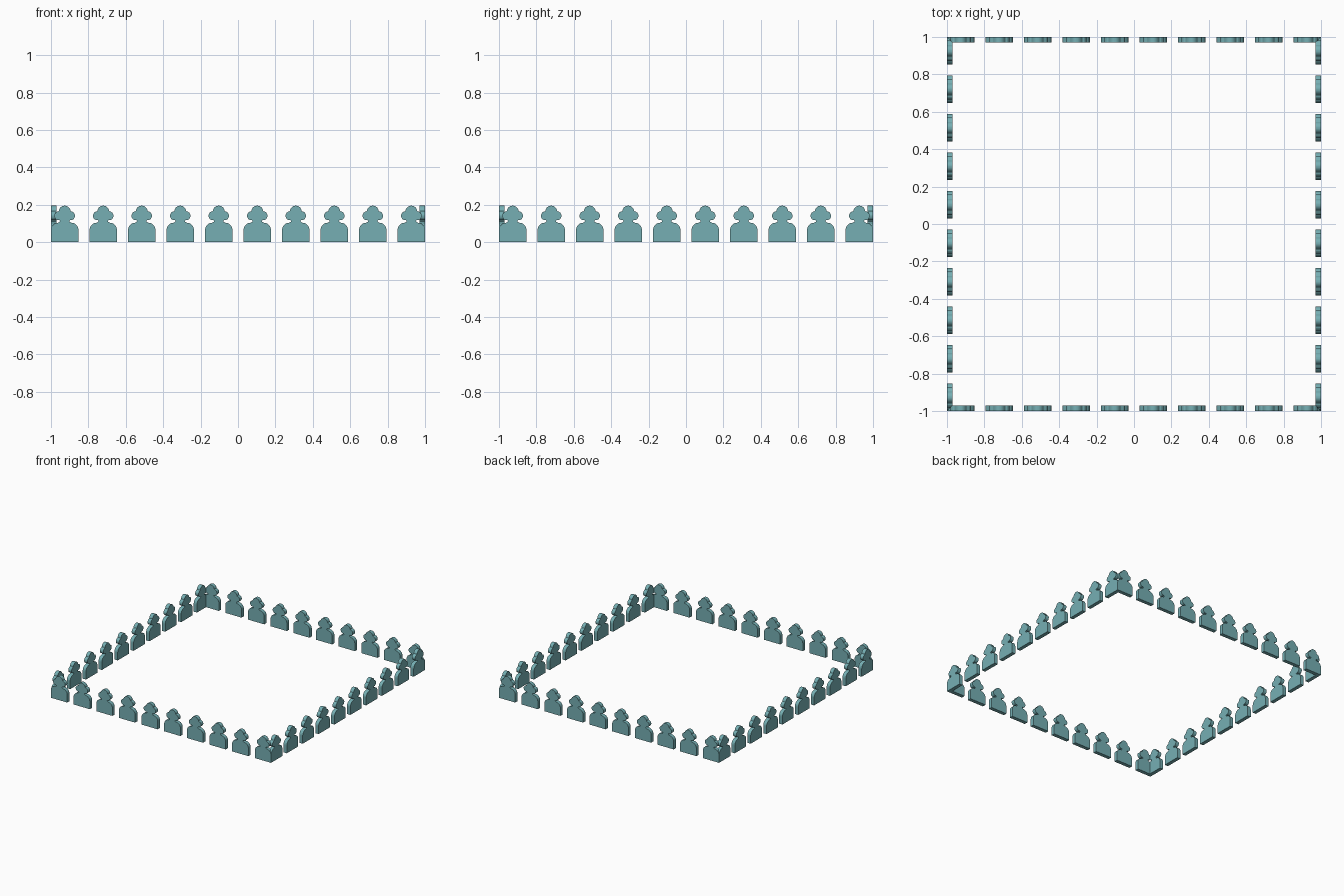
import bpy, bmesh, math

if "Cube" in bpy.data.objects:
    bpy.data.objects.remove(bpy.data.objects["Cube"])

COUNT = 10        # merlons per side
HALF_W = 0.0735   # half width of one merlon
THICK = 0.03

stone = bpy.data.materials.new("pale teal")
stone.diffuse_color = (0.18, 0.43, 0.455, 1)
stone.use_nodes = True
stone.node_tree.nodes["Principled BSDF"].inputs["Base Color"].default_value = stone.diffuse_color


def arc(cx, cz, r, a0, a1, n):
    """Points on an arc, angles in degrees."""
    return [(cx + r * math.cos(math.radians(a0 + (a1 - a0) * i / n)),
             cz + r * math.sin(math.radians(a0 + (a1 - a0) * i / n)))
            for i in range(n + 1)]


# right half of the merlon outline: base, round shoulder, side lobe, top lobe
half = [(HALF_W, 0.0)]
half += arc(HALF_W - 0.04, 0.064, 0.04, 0, 90, 8)
half += [(0.024, 0.111)]
half += arc(0.031, 0.141, 0.024, -98, 80, 10)
top = arc(0, 0.163, 0.032, 8, 90, 7)
outline = half + top + [(-x, z) for x, z in reversed(half + top[:-1])]


def merlon_mesh():
    """First merlon of the front row, extruded from the outline."""
    bm = bmesh.new()
    cx = -1 + HALF_W
    face = bm.faces.new([bm.verts.new((cx + x, -1, z)) for x, z in outline])
    ext = bmesh.ops.extrude_face_region(bm, geom=[face], use_keep_orig=True)
    verts = [g for g in ext["geom"] if isinstance(g, bmesh.types.BMVert)]
    bmesh.ops.translate(bm, verts=verts, vec=(0, THICK, 0))
    bmesh.ops.recalc_face_normals(bm, faces=bm.faces)
    me = bpy.data.meshes.new("merlon")
    bm.to_mesh(me)
    bm.free()
    me.materials.append(stone)
    return me


# four rows of merlons around the square
mesh = merlon_mesh()
for k, name in enumerate(["front", "right", "back", "left"]):
    row = bpy.data.objects.new(name + "_merlon_row", mesh)
    bpy.context.collection.objects.link(row)
    row.rotation_euler.z = k * math.pi / 2
    mod = row.modifiers.new("repeat", 'ARRAY')
    mod.count = COUNT
    mod.use_relative_offset = False
    mod.use_constant_offset = True
    mod.constant_offset_displace = ((2 - 2 * HALF_W) / (COUNT - 1), 0, 0)
